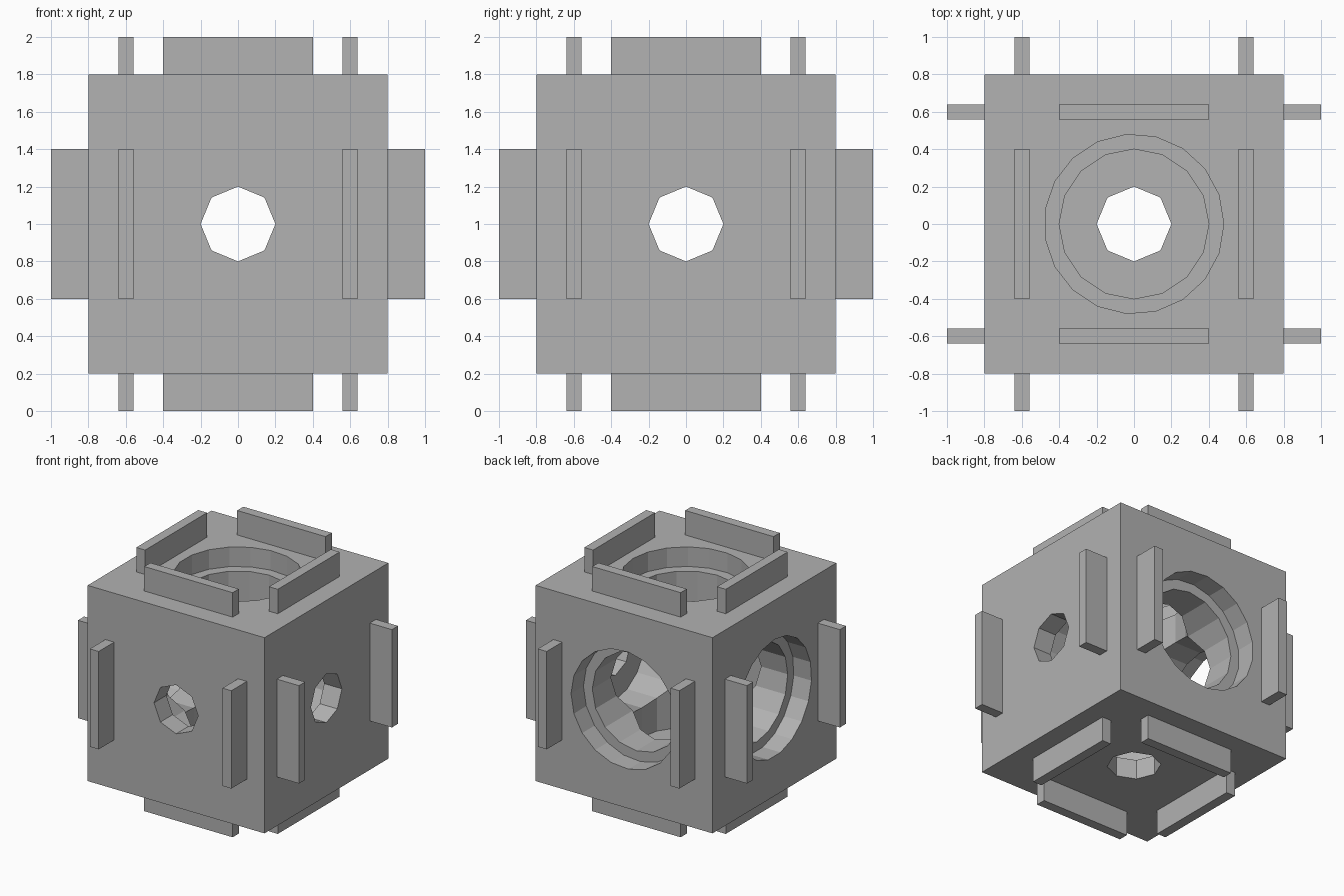
import bpy
import bmesh
from math import radians, cos, sin, tau
from mathutils import Matrix, Vector

if "Cube" in bpy.data.objects:
    bpy.data.objects.remove(bpy.data.objects["Cube"], do_unlink=True)

CENTRE = Matrix.Translation((0, 0, 1))
HALF = 0.8      # half the block's side
WALL = 0.16     # wall thickness and counterbore depth

grey = bpy.data.materials.new("plain grey")
grey.use_nodes = True
grey.diffuse_color = (0.445, 0.445, 0.445, 1)
grey.node_tree.nodes["Principled BSDF"].inputs["Base Color"].default_value = grey.diffuse_color


def add_object(name, bm):
    bmesh.ops.recalc_face_normals(bm, faces=bm.faces)
    mesh = bpy.data.meshes.new(name)
    bm.to_mesh(mesh)
    bm.free()
    mesh.materials.append(grey)
    obj = bpy.data.objects.new(name, mesh)
    bpy.context.collection.objects.link(obj)
    return obj


def add_box(name, centre, size):
    bm = bmesh.new()
    bmesh.ops.create_cube(bm, size=1, matrix=CENTRE @ Matrix.Translation(centre)
                          @ Matrix.Diagonal((*size, 1)))
    return add_object(name, bm)


def add_prism(name, sides, radius, low, high, turn):
    """Regular prism along the turned z axis, first corner on the turned x axis."""
    bm = bmesh.new()
    ring = [bm.verts.new((radius * cos(tau * i / sides), radius * sin(tau * i / sides), low))
            for i in range(sides)]
    base = bm.faces.new(ring)
    top = bmesh.ops.extrude_face_region(bm, geom=[base], use_keep_orig=True)["geom"]
    moved = [v for v in top if isinstance(v, bmesh.types.BMVert)]
    bmesh.ops.translate(bm, verts=moved, vec=(0, 0, high - low))
    bm.transform(CENTRE @ turn)
    return add_object(name, bm)


def cut(target, cutter):
    cutter.hide_render = True
    mod = target.modifiers.new("cut", "BOOLEAN")
    mod.operation = "DIFFERENCE"
    mod.solver = "EXACT"
    mod.object = cutter
    bpy.context.view_layer.objects.active = target
    bpy.ops.object.modifier_apply(modifier=mod.name)
    bpy.data.objects.remove(cutter, do_unlink=True)


# Block with three stepped bores, opening to the top, back and right
block = add_box("block", (0, 0, 0), (2 * HALF,) * 3)
turns = [Matrix.Identity(4),
         Matrix.Rotation(radians(-90), 4, "X"),
         Matrix.Rotation(radians(-90), 4, "Y")]
for turn in turns:
    cut(block, add_prism("main_bore_cutter", 16, 0.4, WALL - HALF, 1, turn))
for turn in turns:
    cut(block, add_prism("counterbore_cutter", 19, 0.48, HALF - WALL, 1, turn))
    cut(block, add_prism("small_hole_cutter", 8, 0.2, -1, 0, turn))

# Raised ribs: upright pairs on the four sides, a square of four on top and bottom
for out in (-0.9, 0.9):
    end = "low" if out < 0 else "high"
    for across in (-0.6, 0.6):
        add_box("side_rib_y_" + end, (across, out, 0), (0.08, 0.2, 0.8))
        add_box("side_rib_x_" + end, (out, across, 0), (0.2, 0.08, 0.8))
        add_box("cap_rib_x_" + end, (0, across, out), (0.8, 0.08, 0.2))
        add_box("cap_rib_y_" + end, (across, 0, out), (0.08, 0.8, 0.2))
